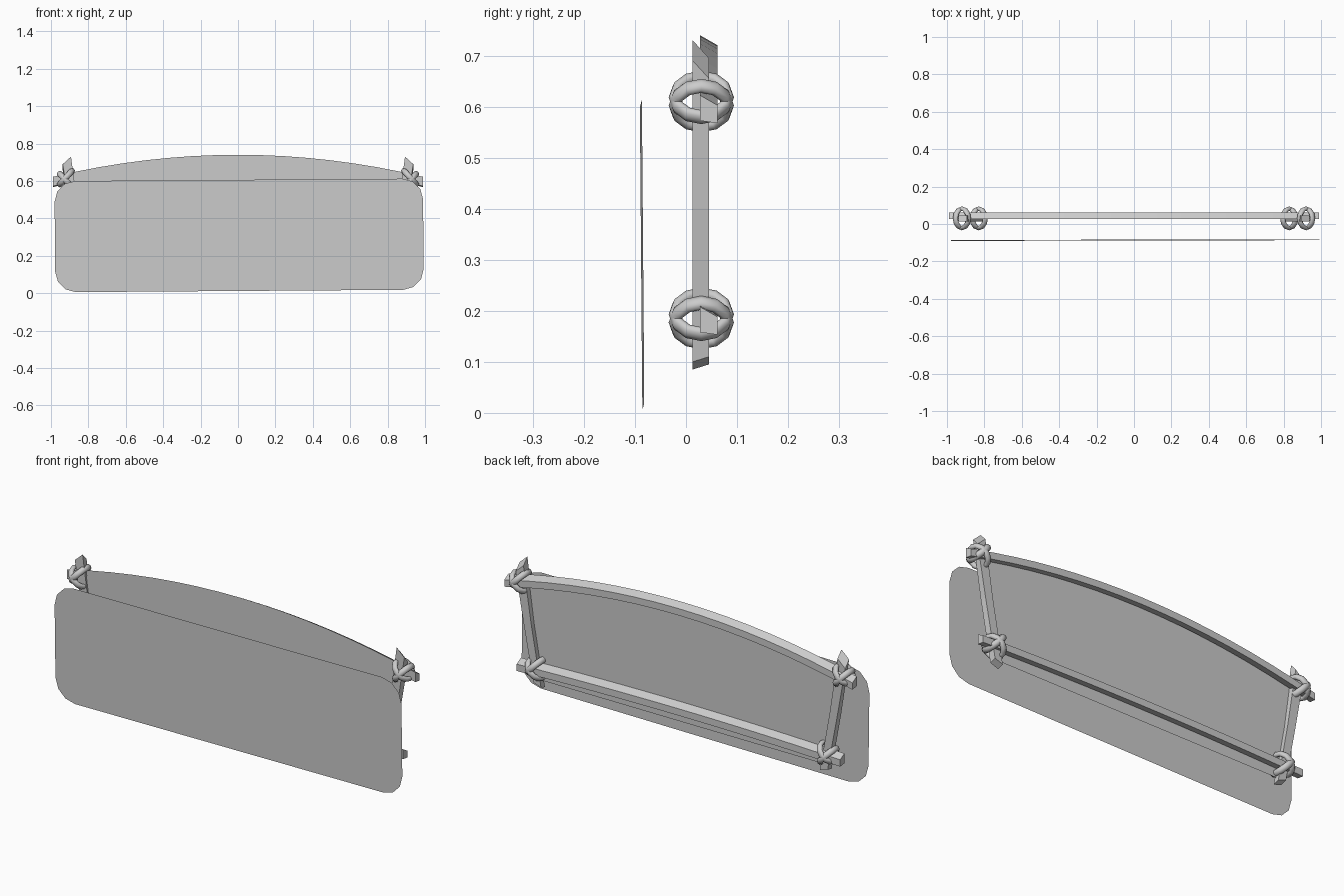
import bpy, bmesh, math
from mathutils import Vector, Matrix

cube = bpy.data.objects.get("Cube")
if cube:
    bpy.data.objects.remove(cube, do_unlink=True)

grey = bpy.data.materials.new("plain grey")
grey.use_nodes = True
GREY = (0.6, 0.6, 0.6, 1)
grey.diffuse_color = GREY
grey.node_tree.nodes["Principled BSDF"].inputs["Base Color"].default_value = GREY


def finish(name, bm, smooth=False):
    bmesh.ops.recalc_face_normals(bm, faces=bm.faces)
    mesh = bpy.data.meshes.new(name)
    bm.to_mesh(mesh)
    bm.free()
    mesh.materials.append(grey)
    for p in mesh.polygons:
        p.use_smooth = smooth
    obj = bpy.data.objects.new(name, mesh)
    bpy.context.collection.objects.link(obj)
    return obj


def sheet(name, points):
    bm = bmesh.new()
    bm.faces.new([bm.verts.new(p) for p in points])
    return finish(name, bm)


def loft(name, sections):
    """Skin matching closed sections and cap both ends."""
    bm = bmesh.new()
    rings = [[bm.verts.new(p) for p in s] for s in sections]
    for a, b in zip(rings, rings[1:]):
        for i in range(len(a)):
            j = (i + 1) % len(a)
            bm.faces.new((a[i], a[j], b[j], b[i]))
    bm.faces.new(rings[0])
    bm.faces.new(rings[-1])
    return finish(name, bm)


def beam(name, half, top, sag, steps=16):
    """Arched plank whose top slopes down to the back."""
    sections = []
    for k in range(steps + 1):
        x = half * (2 * k / steps - 1)
        z = top - sag * x * x
        sections.append([(x, 0.027, z), (x, 0.062, z - 0.02),
                         (x, 0.062, z - 0.055), (x, 0.027, z - 0.05)])
    return loft(name, sections)


def rope_ring(name, centre, tilt, major=0.052, minor=0.012, n=12, m=8):
    bm = bmesh.new()
    turn = Matrix.Translation(centre) @ Matrix.Rotation(tilt, 4, 'Y')
    grid = []
    for i in range(n):
        a = math.tau * i / n
        row = []
        for j in range(m):
            b = math.tau * j / m
            r = major + minor * math.cos(b)
            row.append(bm.verts.new(turn @ Vector(
                (r * math.cos(a), r * math.sin(a), 1.3 * minor * math.sin(b)))))
        grid.append(row)
    for i in range(n):
        for j in range(m):
            k, l = (i + 1) % n, (j + 1) % m
            bm.faces.new((grid[i][j], grid[k][j], grid[k][l], grid[i][l]))
    return finish(name, bm, True)


# Front board: thin rounded sheet, slightly turned and leaning
corner = 0.11
outline = []
for sx, sz, start in ((1, 1, 0), (-1, 1, 90), (-1, -1, 180), (1, -1, 270)):
    for k in range(4):
        a = math.radians(start + 30 * k)
        x = sx * (0.985 - corner) + corner * math.cos(a)
        z = sz * (0.297 - corner) + corner * math.sin(a)
        outline.append((x + 0.006 + 0.008 * -z, -0.086 + 0.002 * x - 0.008 * z,
                        z + 0.309 + 0.007 * x))
sheet("front_board", outline)

# Backing sheet stretched inside the frame
sheet("backing_sheet", [(x, 0.022, z) for x, z in (
    (-0.84, 0.12), (0.84, 0.12), (0.91, 0.615), (0.4, 0.688),
    (0, 0.72), (-0.4, 0.688), (-0.91, 0.615))])

# Arched rails
beam("top_rail", 0.99, 0.74, 0.12)
beam("bottom_rail", 0.92, 0.225, 0.02)

# Leaning posts with slanted ends, and crossed lashings at the corners
for side, s in (("left", 1), ("right", -1)):
    w = 0.022
    sections = []
    for x, z_in, z_out, drop in ((0.815, 0.085, 0.1, -0.01), (0.87, 0.4, 0.4, 0),
                                 (0.915, 0.73, 0.69, 0.035)):
        sections.append([(s * (x - w), 0.013, z_in), (s * (x + w), 0.013, z_out),
                         (s * (x + w), 0.045, z_out - drop),
                         (s * (x - w), 0.045, z_in - drop)])
    loft(side + "_post", sections)
    for level, x, z in (("top", 0.92, 0.61), ("bottom", 0.83, 0.185)):
        for label, sign in (("rising", 1), ("falling", -1)):
            rope_ring(f"{side}_{level}_{label}_lashing",
                      (s * x, 0.03, z + 0.008 * sign), s * sign * math.radians(48))
